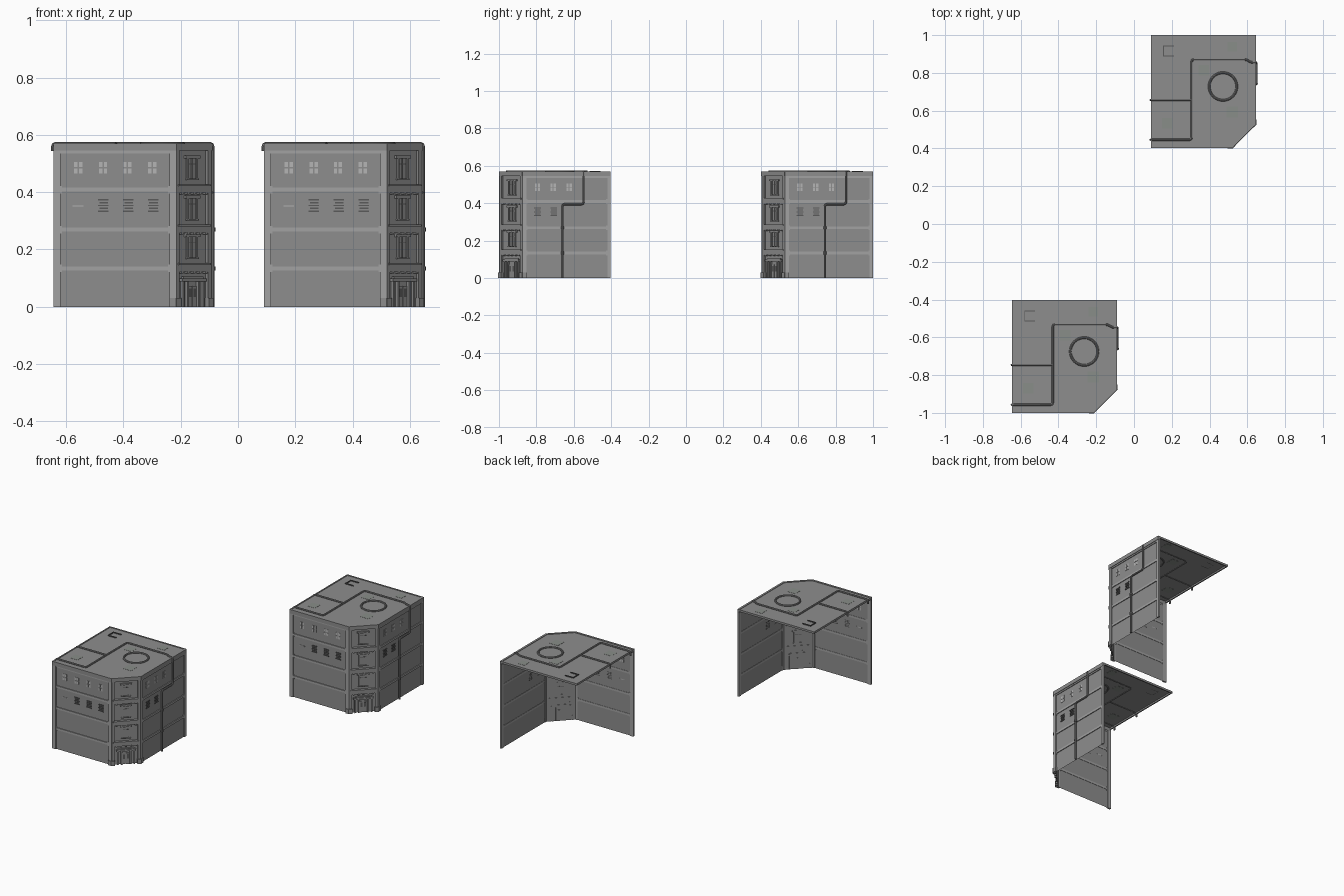
import bpy, bmesh, math
from mathutils import Vector, Matrix

if "Cube" in bpy.data.objects:
    bpy.data.objects.remove(bpy.data.objects["Cube"])

def mat(name, r, g=None, b=None):
    m = bpy.data.materials.new(name)
    m.diffuse_color = (r, r if g is None else g, r if b is None else b, 1)
    m.use_nodes = True
    m.node_tree.nodes["Principled BSDF"].inputs["Base Color"].default_value = m.diffuse_color
    return m

WALL = mat("wall grey", 0.27)
TRIM = mat("trim light grey", 0.36)
GLASS = mat("window pale grey", 0.46)
DARK = mat("slat dark grey", 0.10)
PIPE = mat("pipe grey", 0.21)
PATCH = mat("roof patch grey green", 0.25, 0.27, 0.25)

W, D, H, C = 0.555, 0.597, 0.567, 0.125      # width, depth, height, corner cut
S = math.sqrt(0.5)
# each facade: start corner, direction along it, outward normal, length
FRONT = ((0, 0), (1, 0), (0, -1), W - C)
CORNER = ((W - C, 0), (S, S), (S, -S), C / S)
RIGHT = ((W, C), (0, 1), (1, 0), D - C)
BANDS = (0.134, 0.269, 0.409)

def fmat(f):
    (x, y), u, n, _ = f
    return Matrix(((u[0], n[0], 0, x), (u[1], n[1], 0, y), (0, 0, 1, 0), (0, 0, 0, 1)))

class Part:
    """Collects boxes and sheets into one object."""
    def __init__(self, name, material):
        self.name, self.material, self.bm = name, material, bmesh.new()

    def box(self, u0, u1, d0, d1, z0, z1, f=None):
        m = Matrix.Translation(((u0+u1)/2, (d0+d1)/2, (z0+z1)/2)) @ Matrix.Diagonal((u1-u0, d1-d0, z1-z0, 1))
        bmesh.ops.create_cube(self.bm, size=1, matrix=(fmat(f) @ m) if f else m)

    def sheet(self, f, depth, u0, u1, z0, z1):
        m = fmat(f)
        self.bm.faces.new([self.bm.verts.new(m @ Vector((u, depth, z)))
                           for u, z in ((u0, z0), (u1, z0), (u1, z1), (u0, z1))])

    def done(self, off):
        if self.name != "wall_sheets":
            bmesh.ops.recalc_face_normals(self.bm, faces=self.bm.faces[:])
        me = bpy.data.meshes.new(self.name)
        self.bm.to_mesh(me)
        self.bm.free()
        me.materials.append(self.material)
        ob = bpy.data.objects.new(self.name, me)
        ob.location = off
        bpy.context.collection.objects.link(ob)

def pipe(name, pts, off, r=0.006):
    # rounded polyline swept into a tube
    P = [Vector(p) for p in pts]
    out = [P[0]]
    for a, b, c in zip(P, P[1:], P[2:]):
        k = min(0.012, (a-b).length / 2.1, (c-b).length / 2.1)
        p, q = b + (a-b).normalized()*k, b + (c-b).normalized()*k
        out += [p, b*0.5 + (p+q)*0.25, q]
    out.append(P[-1])
    cu = bpy.data.curves.new(name, 'CURVE')
    cu.dimensions = '3D'
    cu.bevel_depth, cu.bevel_resolution, cu.use_fill_caps = r, 2, True
    sp = cu.splines.new('POLY')
    sp.points.add(len(out) - 1)
    for s, p in zip(sp.points, out):
        s.co = (*p, 1)
    cu.materials.append(PIPE)
    ob = bpy.data.objects.new(name, cu)
    ob.location = off
    bpy.context.collection.objects.link(ob)
    bpy.ops.object.select_all(action='DESELECT')
    bpy.context.view_layer.objects.active = ob
    ob.select_set(True)
    bpy.ops.object.convert(target='MESH')
    bpy.ops.object.shade_smooth_by_angle()

def building(off):
    walls, trim = Part("wall_sheets", WALL), Part("pilasters_and_bands", TRIM)
    glass, slats = Part("window_panes", GLASS), Part("vent_slats", DARK)
    roof, stone = Part("roof", WALL), Part("corner_stonework", WALL)

    # recessed wall sheets, open at the back and left
    for f in (FRONT, RIGHT):
        walls.sheet(f, -0.008, 0, f[3], 0, H)
    walls.sheet(CORNER, -0.014, 0, CORNER[3], 0, H)

    # pilasters and floor bands on the two long facades
    for f, a, b in ((FRONT, 0.025, 0.024), (RIGHT, 0.022, 0.018)):
        L = f[3]
        trim.box(0, a, -0.012, -0.001, 0, 0.545, f)
        trim.box(L-b, L, -0.012, -0.001, 0, 0.545, f)
        for z in BANDS:
            trim.box(a, L-b, -0.01, -0.003, z-0.007, z+0.007, f)
        trim.box(a, L-b, -0.01, -0.003, 0.536, 0.545, f)
        # small blocks that notch the panel corners
        for z in BANDS:
            for u in (a, L-b-0.006):
                trim.box(u, u+0.006, -0.01, -0.004, z-0.013, z+0.013, f)

    # upper windows with four panes, louvred vents below
    for f, wins, vents in ((FRONT, (0.087, 0.174, 0.259, 0.346), (0.087, 0.175, 0.262, 0.349)),
                           (RIGHT, (0.081, 0.165, 0.250), (0.081, 0.168))):
        for u in wins:
            for du in (-0.0085, 0.0085):
                for z0, z1 in ((0.465, 0.483), (0.488, 0.506)):
                    glass.box(u+du-0.006, u+du+0.006, -0.0085, -0.006, z0, z1, f)
        for i, u in enumerate(vents):
            if f is FRONT and i == 0:
                glass.box(u-0.019, u+0.019, -0.0085, -0.006, 0.350, 0.354, f)
                continue
            for k in range(5):
                s = 0.004 * (k % 2)
                slats.box(u-0.018+s, u+0.018-s*0.5, -0.0085, -0.004, 0.331+k*0.01, 0.336+k*0.01, f)

    # cut corner: side posts, plinths, balconies, windows
    L = CORNER[3]
    m = L / 2
    for u in (0, L - 0.018):
        stone.box(u, u+0.018, -0.016, -0.002, 0, 0.545, CORNER)
        stone.box(u-0.003, u+0.021, -0.016, 0.004, 0, 0.03, CORNER)
    for f, u in ((FRONT, FRONT[3]-0.024), (RIGHT, 0)):
        stone.box(u, u+0.024, -0.01, 0.003, 0, 0.03, f)
    for z in BANDS:
        stone.box(0.014, L-0.014, -0.016, -0.002, z-0.012, z+0.012, CORNER)
        stone.box(0.010, L-0.010, -0.016, 0.003, z+0.012, z+0.018, CORNER)
        for k in range(5):
            u = 0.03 + k * (L-0.06) / 4
            stone.box(u-0.005, u+0.005, -0.016, 0.001, z-0.017, z-0.01, CORNER)
        b = z + 0.038
        stone.box(m-0.036, m+0.036, -0.016, -0.005, b+0.071, b+0.081, CORNER)
        stone.box(m-0.03, m+0.03, -0.016, -0.006, b-0.005, b, CORNER)
        for u in (m-0.027, m+0.019):
            stone.box(u, u+0.008, -0.016, -0.008, b, b+0.071, CORNER)
        stone.box(m-0.002, m+0.002, -0.016, -0.010, b, b+0.071, CORNER)
        slats.box(m-0.019, m+0.019, -0.0145, -0.0125, b+0.05, b+0.053, CORNER)

    # entrance: columns, lintel and double doors
    for u in (m-0.054, m-0.031, m+0.023, m+0.046):
        stone.box(u, u+0.008, -0.016, -0.003, 0, 0.088, CORNER)
    stone.box(m-0.06, m+0.06, -0.016, 0.001, 0.088, 0.099, CORNER)
    stone.box(m-0.05, m+0.05, -0.016, -0.004, 0.099, 0.105, CORNER)
    for s in (-0.0115, 0.0115):
        stone.box(m+s-0.010, m+s+0.010, -0.016, -0.010, 0, 0.072, CORNER)
        slats.box(m+s-0.006, m+s+0.006, -0.0105, -0.009, 0.035, 0.064, CORNER)

    # cornice along all facades, roof sheet and rear edge strips
    for f in (FRONT, CORNER, RIGHT):
        roof.box(0, f[3], -0.012, 0.001, 0.545, 0.570, f)
    roof.box(0, 0.008, 0, D, 0.557, 0.570)
    roof.box(0, W, D-0.008, D, 0.557, 0.570)
    bm = roof.bm
    bm.faces.new([bm.verts.new((x, y, H)) for x, y in
                  ((0, 0), (W-C, 0), (W, C), (W, D), (0, D))])

    # roof hatch frame and repair patches
    hx, hy, h = 0.093, 0.513, 0.029
    for u0, u1, v0, v1 in ((-h, -h+0.005, -h, h), (-h, h, h-0.005, h), (-h, h, -h, -h+0.005)):
        slats.box(hx+u0, hx+u1, hy+v0, hy+v1, H, 0.573)
    patch = Part("roof_patches", PATCH)
    for x, y, r in ((0.085, 0.13, 0.028), (0.43, 0.19, 0.03), (0.28, 0.41, 0.028), (0.43, 0.535, 0.025)):
        patch.box(x-r, x+r, y-r, y+r, H-0.001, H+0.001)

    for p in (walls, trim, glass, slats, roof, stone, patch):
        p.done(off)

    # round roof ring
    bpy.ops.mesh.primitive_torus_add(major_segments=40, minor_segments=8, major_radius=0.073,
                                     minor_radius=0.0065, location=Vector(off) + Vector((0.381, 0.325, H+0.002)))
    ring = bpy.context.object
    ring.name = "roof_ring"
    ring.data.materials.append(PIPE)
    bpy.ops.object.shade_smooth_by_angle()

    # pipe climbing the right wall, crossing the roof and dropping over the left edge
    X, Z = W + 0.002, 0.570
    pipe("main_pipe", [(X, 0.34, 0), (X, 0.34, 0.395), (X, 0.452, 0.395), (X, 0.452, Z), (0.53, 0.452, Z),
                       (0.505, 0.468, Z), (0.215, 0.468, Z), (0.215, 0.043, Z), (-0.002, 0.043, Z),
                       (-0.002, 0.043, 0.543)], off)
    pipe("branch_pipe", [(0.215, 0.254, Z), (-0.002, 0.254, Z), (-0.002, 0.254, 0.543)], off)
    for z in BANDS[:2]:
        pipe("pipe_collar", [(X, 0.34, z-0.007), (X, 0.34, z+0.007)], off, 0.009)

for offset in ((-0.645, -1.0, 0), (0.09, 0.403, 0)):
    building(offset)
